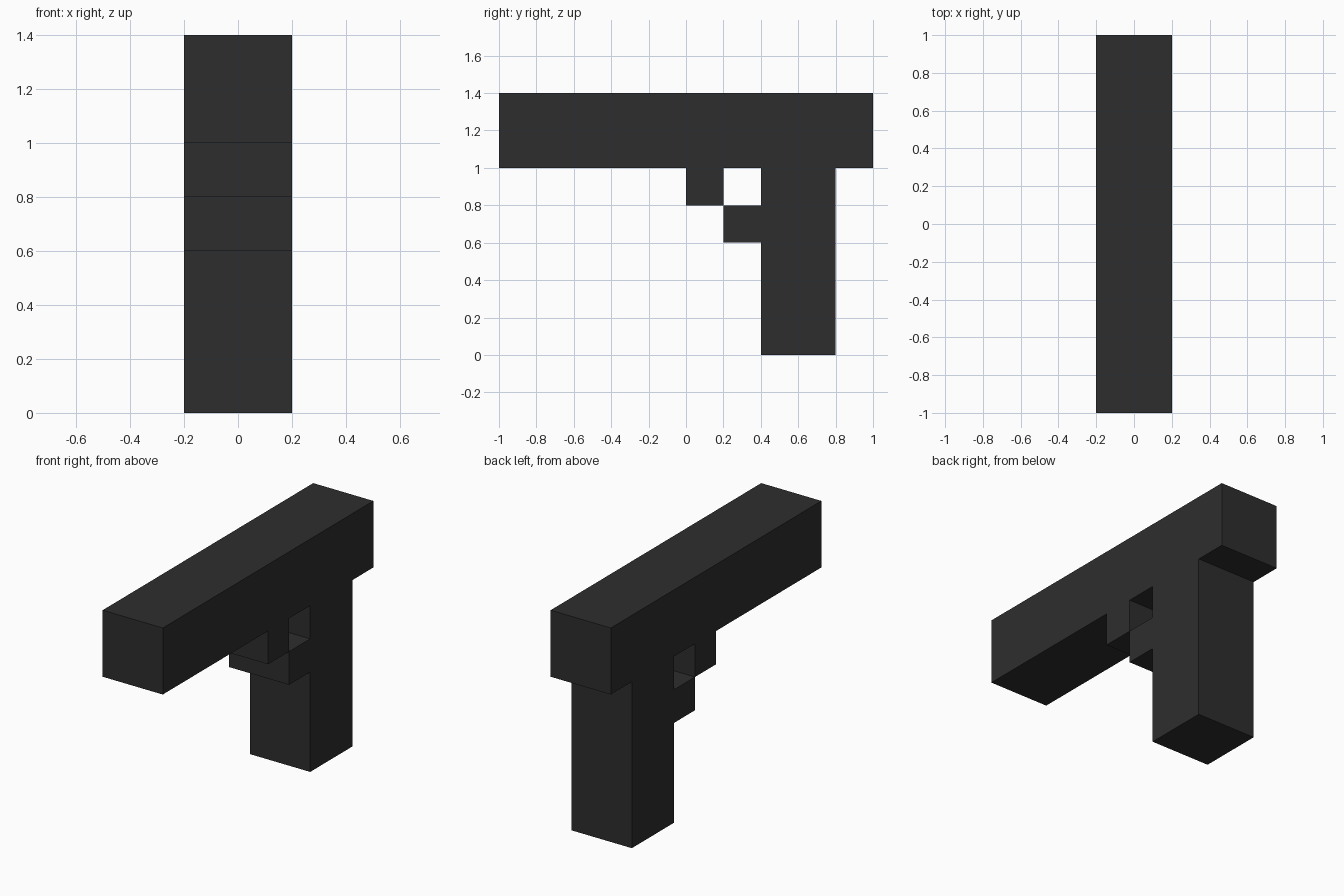
import bpy
import bmesh
from mathutils import Vector

if "Cube" in bpy.data.objects:
    bpy.data.objects.remove(bpy.data.objects["Cube"])

WIDTH = 0.4

dark = bpy.data.materials.new("dark_grey")
dark.diffuse_color = (0.027, 0.027, 0.027, 1.0)
dark.use_nodes = True
dark.node_tree.nodes["Principled BSDF"].inputs["Base Color"].default_value = dark.diffuse_color


def block(name, y0, y1, z0, z1):
    """Full-width box spanning the given y and z ranges."""
    bm = bmesh.new()
    bmesh.ops.create_cube(bm, size=1.0)
    bmesh.ops.scale(bm, vec=Vector((WIDTH, y1 - y0, z1 - z0)), verts=bm.verts)
    mesh = bpy.data.meshes.new(name)
    bm.to_mesh(mesh)
    bm.free()
    mesh.materials.append(dark)
    obj = bpy.data.objects.new(name, mesh)
    obj.location = (0, (y0 + y1) / 2, (z0 + z1) / 2)
    bpy.context.collection.objects.link(obj)
    return obj


# Long horizontal body and upright handle
block("barrel", -1.0, 1.0, 1.0, 1.4)
block("grip", 0.4, 0.8, 0.0, 1.0)

# Stepped trigger guard
block("guard_front", 0.0, 0.2, 0.8, 1.0)
block("guard_bottom", 0.2, 0.4, 0.6, 0.8)
